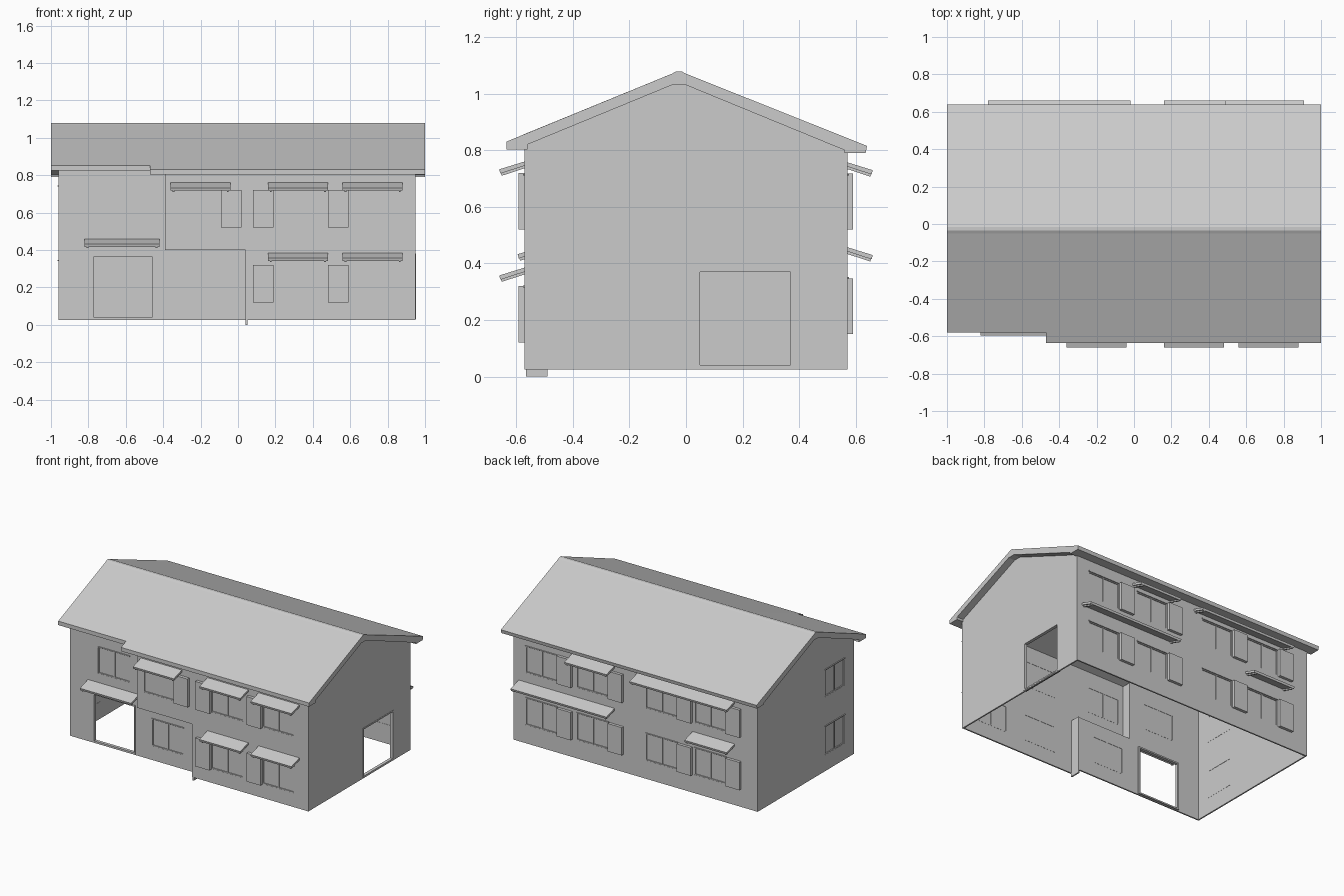
import bpy, bmesh

old = bpy.data.objects.get("Cube")
if old:
    bpy.data.objects.remove(old, do_unlink=True)

grey = bpy.data.materials.new("plain grey")
grey.use_nodes = True
grey.diffuse_color = (0.6, 0.6, 0.6, 1)
grey.node_tree.nodes["Principled BSDF"].inputs["Base Color"].default_value = (0.6, 0.6, 0.6, 1)

THICK = 0.01
# Wall planes: axis the wall faces, position, outward direction
FRONT = ("y", -0.57, -1)
RECESS = ("y", -0.505, -1)
BACK = ("y", 0.57, 1)
LEFT = ("x", 0.95, 1)
RIGHT = ("x", -0.96, -1)


def finish(bm, name):
    bmesh.ops.recalc_face_normals(bm, faces=bm.faces)
    mesh = bpy.data.meshes.new(name)
    bm.to_mesh(mesh)
    bm.free()
    mesh.materials.append(grey)
    obj = bpy.data.objects.new(name, mesh)
    bpy.context.scene.collection.objects.link(obj)
    return obj


def add_prism(bm, outline, axis, a, b):
    """Extrude a 2D outline along x (outline is y,z) or y (outline is x,z)."""
    place = (lambda p, t: (t, p[0], p[1])) if axis == "x" else (lambda p, t: (p[0], t, p[1]))
    low = [bm.verts.new(place(p, a)) for p in outline]
    high = [bm.verts.new(place(p, b)) for p in outline]
    bm.faces.new(low)
    bm.faces.new(high[::-1])
    for i in range(len(outline)):
        j = (i + 1) % len(outline)
        bm.faces.new((low[i], low[j], high[j], high[i]))


def add_panel(bm, wall, u0, u1, z0, z1, d0, d1):
    """Box on a wall; depths are measured outward from its outer face."""
    axis, pos, out = wall
    outline = [(u0, z0), (u1, z0), (u1, z1), (u0, z1)]
    add_prism(bm, outline, axis, pos + out * d0, pos + out * d1)


def add_ring(bm, wall, u0, u1, z0, z1, w, d0, d1):
    add_panel(bm, wall, u0, u0 + w, z0, z1, d0, d1)
    add_panel(bm, wall, u1 - w, u1, z0, z1, d0, d1)
    add_panel(bm, wall, u0 + w, u1 - w, z0, z0 + w, d0, d1)
    add_panel(bm, wall, u0 + w, u1 - w, z1 - w, z1, d0, d1)


def make_wall(name, wall, outline, holes):
    axis, pos, out = wall
    bm = bmesh.new()
    add_prism(bm, outline, axis, pos, pos - out * THICK)
    obj = finish(bm, name)
    if holes:
        cut = bmesh.new()
        for hole in holes:
            add_panel(cut, wall, *hole, -0.03, 0.03)
        cutter = finish(cut, name + "_cutter")
        cutter.hide_render = True
        mod = obj.modifiers.new("openings", "BOOLEAN")
        mod.operation, mod.solver, mod.object = "DIFFERENCE", "EXACT", cutter
        graph = bpy.context.evaluated_depsgraph_get()
        obj.data = bpy.data.meshes.new_from_object(obj.evaluated_get(graph))
        obj.modifiers.clear()
        bpy.data.objects.remove(cutter, do_unlink=True)


def make_window(name, wall, u0, u1, z0, z1):
    bm = bmesh.new()
    mid = (u0 + u1) / 2
    add_panel(bm, wall, u0, u1, z0, z1, -0.009, -0.007)
    add_ring(bm, wall, u0, u1, z0, z1, 0.006, -0.011, -0.001)
    add_panel(bm, wall, mid - 0.005, mid + 0.005, z0, z1, -0.011, -0.002)
    add_panel(bm, wall, u0, u1, z1, z1 + 0.006, 0, 0.006)
    finish(bm, name)


def make_awning(name, wall, u0, u1, top):
    """Sloping slab with a small arm under each end."""
    _, pos, out = wall
    bm = bmesh.new()

    def slope(a, b, drop, thick, reach):
        fall = drop + reach * 0.31
        add_prism(bm, [(pos, top - drop), (pos + out * reach, top - fall),
                       (pos + out * (reach - 0.004), top - fall - thick),
                       (pos, top - drop - thick)], "x", a, b)
    slope(u0, u1, 0, 0.015, 0.09)
    for a in (u0 + 0.01, u1 - 0.02):
        slope(a, a + 0.01, 0.015, 0.009, 0.085)
    finish(bm, name)


def make_door_frame(name, wall, u0, u1, z0, z1):
    bm = bmesh.new()
    add_ring(bm, wall, u0, u1, z0, z1, 0.01, -0.02, 0.002)
    finish(bm, name)


# Opening layout
UPPER, LOWER = (0.525, 0.71), (0.125, 0.315)
BACK_UPPER, BACK_LOWER = (0.525, 0.71), (0.155, 0.345)
front_windows = [(u, u + 0.25, *z) for u in (0.19, 0.59) for z in (UPPER, LOWER)]
front_windows.append((-0.34, -0.09, *UPPER))
recess_windows = [(-0.74, -0.49, *UPPER), (-0.32, -0.07, *LOWER)]
back_starts = (0.605, 0.205, -0.335, -0.715)
back_windows = [(u, u + 0.25, *z) for u in back_starts for z in (BACK_UPPER, BACK_LOWER)]
right_windows = [(-0.40, -0.18, 0.55, 0.74), (-0.40, -0.18, 0.14, 0.34)]
front_door = (-0.78, -0.45, 0.03, 0.375)
side_door = (0.04, 0.38, 0.03, 0.38)

# Walls
BASE = 0.025
make_wall("front_wall", FRONT,
          [(-0.39, 0.82), (-0.39, 0.4), (0.04, 0.4), (0.04, BASE), (0.95, BASE), (0.95, 0.82)],
          front_windows)
make_wall("recessed_front_wall", RECESS,
          [(-0.96, BASE), (0.04, BASE), (0.04, 0.41), (-0.38, 0.41), (-0.38, 0.845), (-0.96, 0.845)],
          recess_windows + [front_door])
make_wall("back_wall", BACK,
          [(-0.96, BASE), (0.95, BASE), (0.95, 0.80), (-0.96, 0.80)], back_windows)
gable_top = [(0.57, 0.80), (0.0, 1.035), (-0.05, 1.035)]
make_wall("left_gable", LEFT,
          [(-0.57, BASE), (0.57, BASE)] + gable_top + [(-0.57, 0.82)], [side_door])
make_wall("right_gable", RIGHT,
          [(-0.505, BASE), (0.57, BASE)] + gable_top + [(-0.505, 0.845)], right_windows)

# Returns between the two front planes
bm = bmesh.new()
add_panel(bm, FRONT, -0.39, -0.38, 0.4, 0.82, 0, -0.07)
add_panel(bm, FRONT, -0.38, 0.04, 0.4, 0.41, 0, -0.07)
add_panel(bm, FRONT, 0.04, 0.05, 0.0, 0.41, -0.005, -0.08)
finish(bm, "front_step")

# Windows and door frames
for label, wall, spots in (("front", FRONT, front_windows), ("recess", RECESS, recess_windows),
                           ("back", BACK, back_windows), ("right", RIGHT, right_windows)):
    for i, spot in enumerate(spots):
        make_window(f"{label}_window_{i + 1}", wall, *spot)
make_door_frame("front_door_frame", RECESS, *front_door)
make_door_frame("side_door_frame", LEFT, *side_door)

# Shutter boxes beside the windows
bm = bmesh.new()
for u, z in ((-0.09, 0.52), (0.08, 0.52), (0.48, 0.52), (0.08, 0.12), (0.48, 0.12)):
    add_panel(bm, FRONT, u, u + 0.11, z, z + 0.2, 0, 0.022)
for u in back_starts:
    for z in (0.52, 0.15):
        add_panel(bm, BACK, u - 0.115, u - 0.005, z, z + 0.197, 0, 0.02)
finish(bm, "shutter_boxes")

# Awnings
for i, (wall, u0, u1, top) in enumerate((
        (FRONT, -0.36, -0.04, 0.76), (FRONT, 0.16, 0.48, 0.76), (FRONT, 0.56, 0.88, 0.76),
        (FRONT, 0.16, 0.48, 0.385), (FRONT, 0.56, 0.88, 0.385), (RECESS, -0.82, -0.42, 0.46),
        (BACK, -0.78, -0.02, 0.757), (BACK, 0.16, 0.49, 0.757),
        (BACK, 0.16, 0.91, 0.457), (BACK, -0.78, -0.45, 0.457))):
    make_awning(f"awning_{i + 1}", wall, u0, u1, top)

# Roof, trimmed shorter above the recessed front
back_half = [(-0.05, 1.07), (-0.035, 1.078), (-0.015, 1.078), (0.0, 1.07), (0.64, 0.815),
             (0.635, 0.79), (0.56, 0.79), (0.56, 0.80), (0.0, 1.03), (-0.05, 1.03)]
bm = bmesh.new()
add_prism(bm, [(-0.56, 0.82), (-0.56, 0.803), (-0.635, 0.803), (-0.635, 0.83)] + back_half,
          "x", -0.47, 1.0)
add_prism(bm, [(-0.505, 0.843), (-0.505, 0.825), (-0.58, 0.825), (-0.58, 0.853)] + back_half,
          "x", -1.0, -0.47)
finish(bm, "roof")
